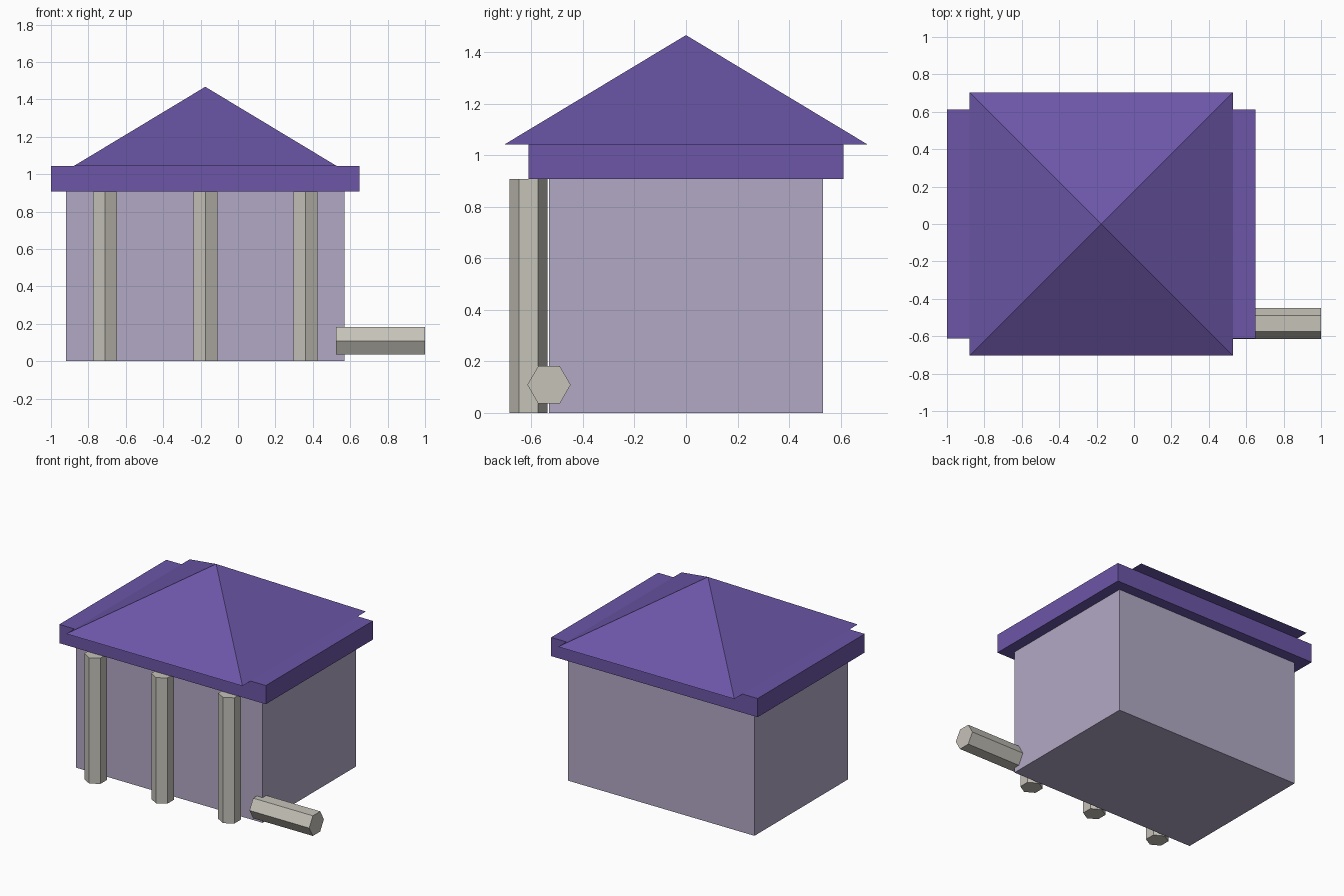
import bpy
import math

if "Cube" in bpy.data.objects:
    bpy.data.objects.remove(bpy.data.objects["Cube"])

CX = -0.175  # centre line of the building


def material(name, rgb):
    """Flat colour from 0-255 sRGB values."""
    mat = bpy.data.materials.new(name)
    lin = [((c / 255 + 0.055) / 1.055) ** 2.4 for c in rgb]
    mat.diffuse_color = (*lin, 1)
    mat.use_nodes = True
    mat.node_tree.nodes["Principled BSDF"].inputs["Base Color"].default_value = mat.diffuse_color
    return mat


roof_purple = material("roof purple", (108, 86, 167))
wall_lilac = material("wall lilac", (178, 169, 197))
stone_grey = material("stone grey", (198, 194, 185))


def finish(name, mat):
    obj = bpy.context.object
    obj.name = name
    obj.data.materials.append(mat)
    return obj


def box(name, mat, size, z0):
    bpy.ops.mesh.primitive_cube_add(size=1, location=(CX, 0, z0 + size[2] / 2))
    bpy.context.object.scale = size
    return finish(name, mat)


def hex_prism(name, mat, radius, length, location, rotation=(0, 0, 0)):
    bpy.ops.mesh.primitive_cylinder_add(
        vertices=6, radius=radius, depth=length, location=location, rotation=rotation)
    return finish(name, mat)


# Main hall and the slab resting on it
box("walls", wall_lilac, (1.49, 1.065, 0.908), 0)
box("roof_slab", roof_purple, (1.65, 1.222, 0.135), 0.908)

# Pyramid roof: four-sided cone turned square to the walls
bpy.ops.mesh.primitive_cone_add(
    vertices=4, radius1=0.704 * math.sqrt(2), radius2=0, depth=0.424,
    location=(CX, 0, 1.043 + 0.212), rotation=(0, 0, math.pi / 4))
finish("pyramid_roof", roof_purple)

# Standing columns along the front
for i in (-1, 0, 1):
    hex_prism(f"column_{i + 2}", stone_grey, 0.074, 0.908,
              (CX + i * 0.535, -0.611, 0.454))

# Fallen column lying beside the front corner
hex_prism("fallen_column", stone_grey, 0.084, 0.477,
          (0.7615, -0.532, 0.109), (0, math.pi / 2, 0))
